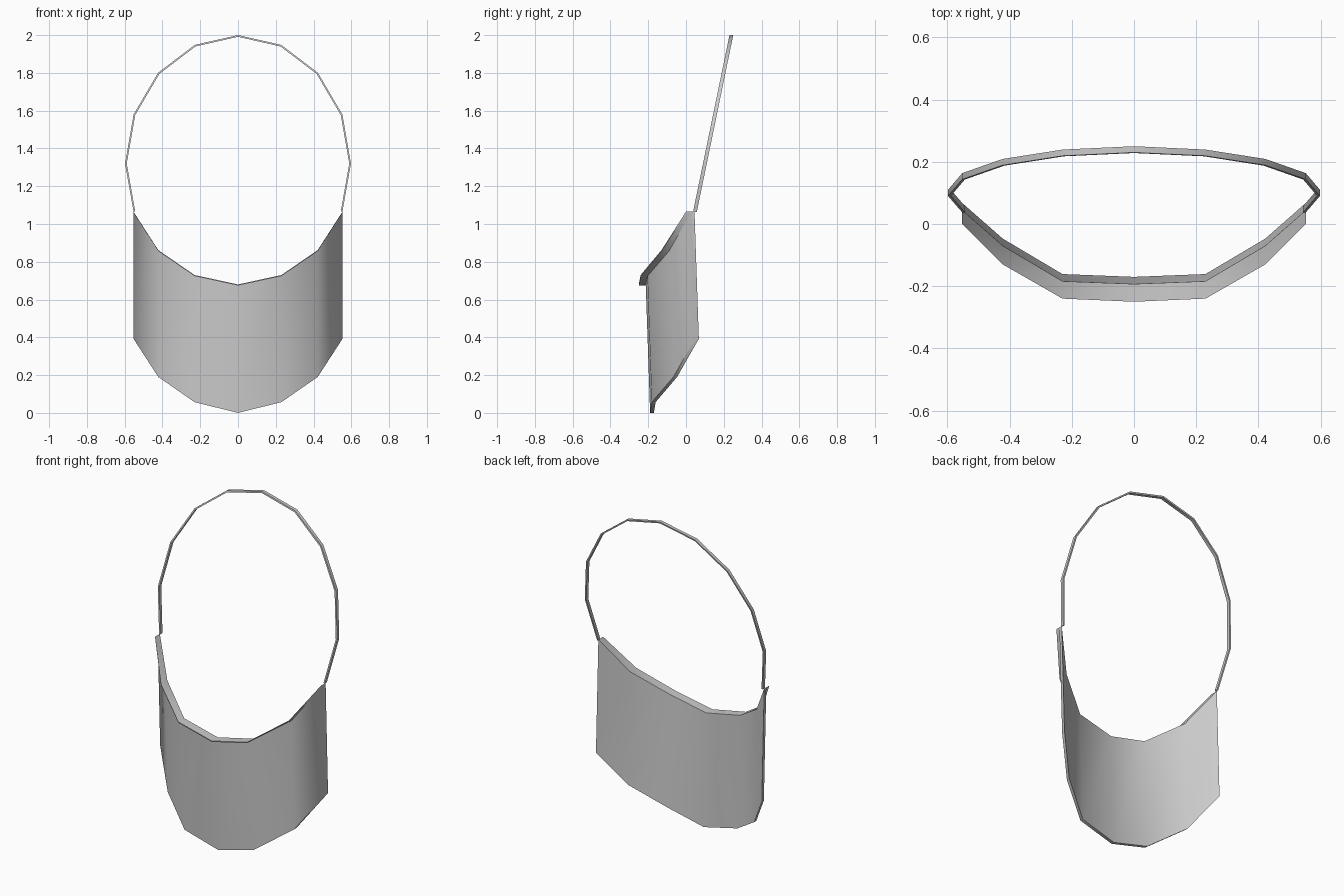
import bpy, bmesh, math

cube = bpy.data.objects.get("Cube")
if cube:
    bpy.data.objects.remove(cube, do_unlink=True)

grey = bpy.data.materials.new("plain grey")
grey.use_nodes = True
colour = (0.6, 0.6, 0.6, 1)
grey.diffuse_color = colour
grey.node_tree.nodes["Principled BSDF"].inputs["Base Color"].default_value = colour


def loft(name, sections, angle):
    """Skin a row of matching closed cross-sections and cap both ends."""
    bm = bmesh.new()
    rows = [[bm.verts.new(p) for p in s] for s in sections]
    n = len(rows[0])
    for a, b in zip(rows, rows[1:]):
        for i in range(n):
            j = (i + 1) % n
            bm.faces.new((a[i], a[j], b[j], b[i]))
    bm.faces.new(rows[0])
    bm.faces.new(rows[-1][::-1])
    bmesh.ops.recalc_face_normals(bm, faces=bm.faces)
    mesh = bpy.data.meshes.new(name)
    bm.to_mesh(mesh)
    bm.free()
    mesh.materials.append(grey)
    obj = bpy.data.objects.new(name, mesh)
    bpy.context.collection.objects.link(obj)
    bpy.ops.object.select_all(action="DESELECT")
    obj.select_set(True)
    bpy.context.view_layer.objects.active = obj
    bpy.ops.object.shade_smooth_by_angle(angle=math.radians(angle))
    return obj


# Curved front panel with a forward lip along its scooped top edge
# Each station: x, lip front y, lip back y, top z, bottom z
half = [(0, -.25, -.193, .68, 0), (.23, -.24, -.184, .73, .057),
        (.422, -.13, -.07, .862, .19), (.553, 0, .045, 1.065, .392)]
stations = [(-s[0], *s[1:]) for s in half[:0:-1]] + half


def panel_section(x, front, back, top, bottom):
    wall, lip = .02, .006
    return [(x, front, top), (x, back, top),
            (x, back + .023, bottom), (x, back + .023 - wall, bottom),
            (x, back - wall, top - lip), (x, front, top - lip)]


loft("front_panel", [panel_section(*s) for s in stations], 50)


# Thin leaning hoop that rises from the panel's upper corners
def hoop_section(step):
    a = math.radians(step * 22.5)
    points = []
    for inset, depth in ((0, -.01), (0, .01), (.009, .01), (.009, -.01)):
        x = (.598 - inset) * math.cos(a)
        lift = math.sin(a)
        z = 1.32 + (.68 - inset) * lift if lift > 0 else 1.32 + (.67 - inset) * lift
        points.append((x, .1 + .206 * (z - 1.32) + depth, z))
    return points


loft("hoop", [hoop_section(k) for k in range(-1, 10)], 30)
